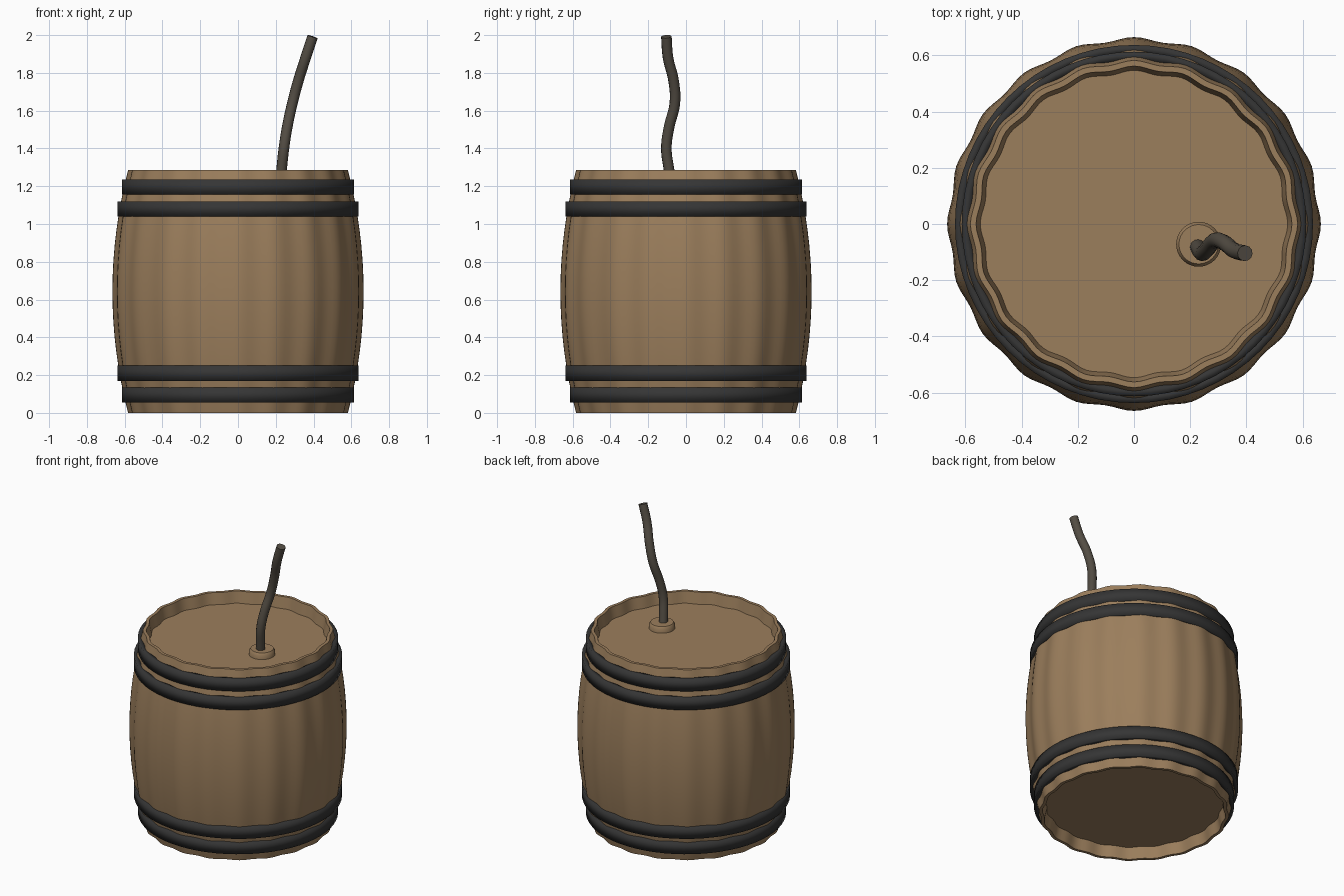
import bpy, bmesh, math

if "Cube" in bpy.data.objects:
    bpy.data.objects.remove(bpy.data.objects["Cube"])

STAVES, SEG, H = 20, 160, 1.285

def material(name, col):
    m = bpy.data.materials.new(name)
    m.diffuse_color = (*col, 1)
    m.use_nodes = True
    m.node_tree.nodes["Principled BSDF"].inputs["Base Color"].default_value = m.diffuse_color
    return m

wood = material("warm_wood", (0.33, 0.21, 0.108))
iron = material("dark_iron", (0.036, 0.036, 0.036))
cord = material("fuse_cord", (0.088, 0.075, 0.058))

def lathe(name, profile, mat, seg=64, wave=0.0, closed=False, center=(0, 0), angle=35):
    """Revolve (radius, z) points; wave gives scalloped staves; open ends on the axis are capped."""
    bm = bmesh.new()
    rings = []
    for r, z in profile:
        ring = []
        for i in range(seg):
            a = 2 * math.pi * i / seg
            rr = r - wave * (1 - math.cos(STAVES * a)) / 2
            ring.append(bm.verts.new((center[0] + rr * math.cos(a), center[1] + rr * math.sin(a), z)))
        rings.append(ring)
    pairs = list(zip(rings, rings[1:]))
    if closed:
        pairs.append((rings[-1], rings[0]))
    for lo, hi in pairs:
        for i in range(seg):
            j = (i + 1) % seg
            bm.faces.new((lo[i], lo[j], hi[j], hi[i]))
    if not closed:
        bm.faces.new(rings[0])
        bm.faces.new(rings[-1])
    bmesh.ops.recalc_face_normals(bm, faces=bm.faces)
    me = bpy.data.meshes.new(name)
    bm.to_mesh(me)
    bm.free()
    me.materials.append(mat)
    ob = bpy.data.objects.new(name, me)
    bpy.context.collection.objects.link(ob)
    smooth(ob, angle)
    return ob

def smooth(ob, angle):
    bpy.ops.object.select_all(action='DESELECT')
    ob.select_set(True)
    bpy.context.view_layer.objects.active = ob
    bpy.ops.object.shade_smooth_by_angle(angle=math.radians(angle))

# barrel body: bulging scalloped staves with recessed heads at both ends
outer = []
for i in range(17):
    t = -1 + i / 8
    outer.append((0.665 - 0.083 * t * t, H * (t + 1) / 2))
body = [(0.547, 0.075), (0.562, 0.0)] + outer + [(0.562, H), (0.547, H - 0.075)]
lathe("barrel_body", body, wood, SEG, wave=0.012)

# iron hoops
for name, z0, r in (("lower_outer_hoop", 0.055, 0.613), ("lower_inner_hoop", 0.17, 0.637),
                    ("upper_inner_hoop", 1.04, 0.637), ("upper_outer_hoop", 1.155, 0.613)):
    z1 = z0 + 0.08
    lathe(name, [(r - 0.03, z0), (r, z0), (r, z1), (r - 0.03, z1)], iron, 64, closed=True, angle=100)

# bung under the fuse
lathe("bung", [(0.08, 1.2), (0.08, 1.235), (0.07, 1.25)], wood, 32, center=(0.23, -0.072), angle=50)

# wavy fuse
path = [(0.225, -0.078, 1.22), (0.232, -0.092, 1.3), (0.243, -0.104, 1.4), (0.26, -0.09, 1.51),
        (0.288, -0.059, 1.64), (0.32, -0.066, 1.76), (0.358, -0.095, 1.88), (0.395, -0.104, 1.992)]
cu = bpy.data.curves.new("fuse", 'CURVE')
cu.dimensions = '3D'
cu.bevel_depth = 0.028
cu.bevel_resolution = 4
cu.resolution_u = 6
cu.use_fill_caps = True
sp = cu.splines.new('BEZIER')
sp.bezier_points.add(len(path) - 1)
for p, co in zip(sp.bezier_points, path):
    p.co = co
    p.handle_left_type = p.handle_right_type = 'AUTO'
cu.materials.append(cord)
fuse = bpy.data.objects.new("fuse", cu)
bpy.context.collection.objects.link(fuse)
bpy.ops.object.select_all(action='DESELECT')
fuse.select_set(True)
bpy.context.view_layer.objects.active = fuse
bpy.ops.object.convert(target='MESH')
smooth(bpy.context.view_layer.objects.active, 40)
